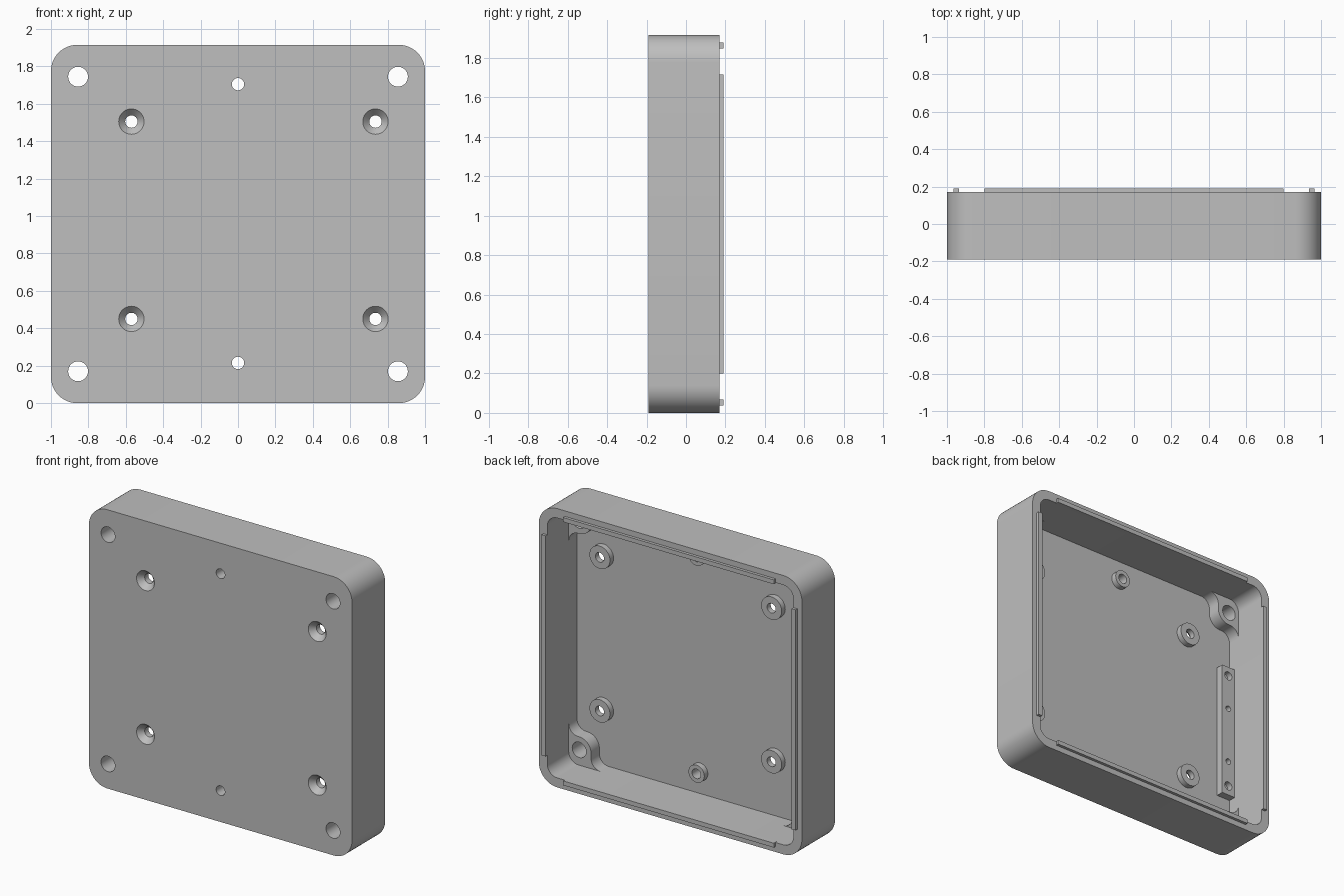
import bpy, bmesh
from math import sin, cos, radians

cube = bpy.data.objects.get("Cube")
if cube:
    bpy.data.objects.remove(cube)

W, H = 1.0, 1.915            # half width, height
FRONT, FLOOR, RIM, LIP = -0.19, -0.152, 0.17, 0.19
WALL = 0.065
MID = H / 2

grey = bpy.data.materials.new("light grey plastic")
grey.use_nodes = True
COLOUR = (0.52, 0.52, 0.52, 1)
grey.diffuse_color = COLOUR
grey.node_tree.nodes["Principled BSDF"].inputs["Base Color"].default_value = COLOUR


def arc(cx, cz, r, a0, a1, n=12):
    angles = [radians(a0 + (a1 - a0) * i / n) for i in range(n + 1)]
    return [(cx + r * cos(a), cz + r * sin(a)) for a in angles]


def rounded_rect(half_x, z0, z1, r):
    x = half_x - r
    return (arc(x, z1 - r, r, 0, 90) + arc(-x, z1 - r, r, 90, 180)
            + arc(-x, z0 + r, r, 180, 270) + arc(x, z0 + r, r, 270, 360))


def rect(x0, x1, z0, z1):
    return [(x0, z0), (x1, z0), (x1, z1), (x0, z1)]


def loft(bm, sections):
    """Closed solid through (y, outline) sections."""
    rings = [[bm.verts.new((x, y, z)) for x, z in pts] for y, pts in sections]
    n = len(rings[0])
    for a, b in zip(rings, rings[1:]):
        for i in range(n):
            j = (i + 1) % n
            bm.faces.new((a[i], a[j], b[j], b[i]))
    bm.faces.new(rings[0])
    bm.faces.new(rings[-1])


def circle(x, z, r, n=40):
    return arc(x, z, r, 0, 360 - 360 / n, n - 1)


def make(name, *solids):
    bm = bmesh.new()
    for sections in solids:
        loft(bm, sections)
    bmesh.ops.recalc_face_normals(bm, faces=bm.faces)
    me = bpy.data.meshes.new(name)
    bm.to_mesh(me)
    bm.free()
    me.materials.append(grey)
    ob = bpy.data.objects.new(name, me)
    bpy.context.collection.objects.link(ob)
    return ob


def cut(ob, *cutters):
    for c in cutters:
        mod = ob.modifiers.new("cut", 'BOOLEAN')
        mod.operation, mod.solver, mod.object = 'DIFFERENCE', 'EXACT', c
    bpy.context.view_layer.update()
    me = bpy.data.meshes.new_from_object(
        ob.evaluated_get(bpy.context.evaluated_depsgraph_get()))
    ob.modifiers.clear()
    ob.data = me


# Hole positions
corners = [(sx * 0.855, MID + sz * 0.7875, sx, sz) for sx in (-1, 1) for sz in (-1, 1)]
screws = [(x, z) for x in (-0.57, 0.735) for z in (0.45, 1.505)]
pins = [(0, 0.215), (0, 1.705)]

# Cutters
through = [[(-0.3, circle(x, z, 0.053)), (0.3, circle(x, z, 0.053))] for x, z, _, _ in corners]
through += [[(-0.3, circle(x, z, 0.033)), (0.3, circle(x, z, 0.033))] for x, z in pins]
through += [[(FRONT - 0.01, circle(x, z, 0.077)), (FRONT + 0.038, circle(x, z, 0.033)),
             (0.3, circle(x, z, 0.033))] for x, z in screws]
hole_cutter = make("hole_cutter", *through)
cavity_cutter = make("cavity_cutter", [
    (y, rounded_rect(W - WALL, WALL, H - WALL, 0.075)) for y in (FLOOR, 0.3)])
bar_cutter = make("bar_cutter", *[
    [(-0.14, circle(-0.882, z, r)), (0, circle(-0.882, z, r))]
    for z, r in ((1.30, 0.03), (1.055, 0.02), (0.66, 0.02), (0.477, 0.03))])
cutters = [hole_cutter, cavity_cutter, bar_cutter]

# Open-backed tray
parts = []
tray = make("tray", [(y, rounded_rect(W, 0, H, 0.14)) for y in (FRONT, RIM)])
cut(tray, cavity_cutter, hole_cutter)
parts.append(tray)


# Corner pillars blended into the walls
def pillar_outline(x, z, sx, sz):
    wx, wz, r, f = 0.08, 0.105, 0.09, 0.07
    e = 0.015
    pts = [(-wx - e, -wz - e), (r + f, -wz - e)]
    pts += arc(r + f, f - wz, f, 270, 180, 8)
    pts += arc(0, 0, r, 0, 90)
    pts += arc(f - wx, r + f, f, 270, 180, 8)
    pts += [(-wx - e, r + f)]
    return [(x - sx * u, z - sz * v) for u, v in pts]


pillars = make("corner_pillars", *[
    [(y, pillar_outline(*c)) for y in (FLOOR - 0.01, -0.062)] for c in corners])
cut(pillars, hole_cutter)
parts.append(pillars)

# Round bosses on the floor
for name, spots, r in (("screw_bosses", screws, 0.078), ("pin_bosses", pins, 0.06)):
    bosses = make(name, *[[(y, circle(x, z, r)) for y in (FLOOR - 0.005, -0.113)]
                          for x, z in spots])
    cut(bosses, hole_cutter)
    parts.append(bosses)

# Drilled mounting bar beside the right wall
bar = make("mounting_bar", [(y, rect(-0.945, -0.83, 0.41, 1.365)) for y in (FLOOR - 0.01, -0.1)])
cut(bar, bar_cutter)
parts.append(bar)

# Locating ridges on the rim
ridges = [rect(-0.8, 0.8, z, z + 0.03) for z in (0.038, H - 0.068)]
ridges += [rect(x, x + 0.03, 0.2, 1.715) for x in (-0.965, 0.935)]
parts.append(make("rim_ridges", *[[(RIM - 0.01, o), (LIP, o)] for o in ridges]))

for c in cutters:
    bpy.data.objects.remove(c)

bpy.ops.object.select_all(action='DESELECT')
for ob in parts:
    ob.select_set(True)
bpy.context.view_layer.objects.active = tray
bpy.ops.object.shade_smooth_by_angle(angle=radians(30))
